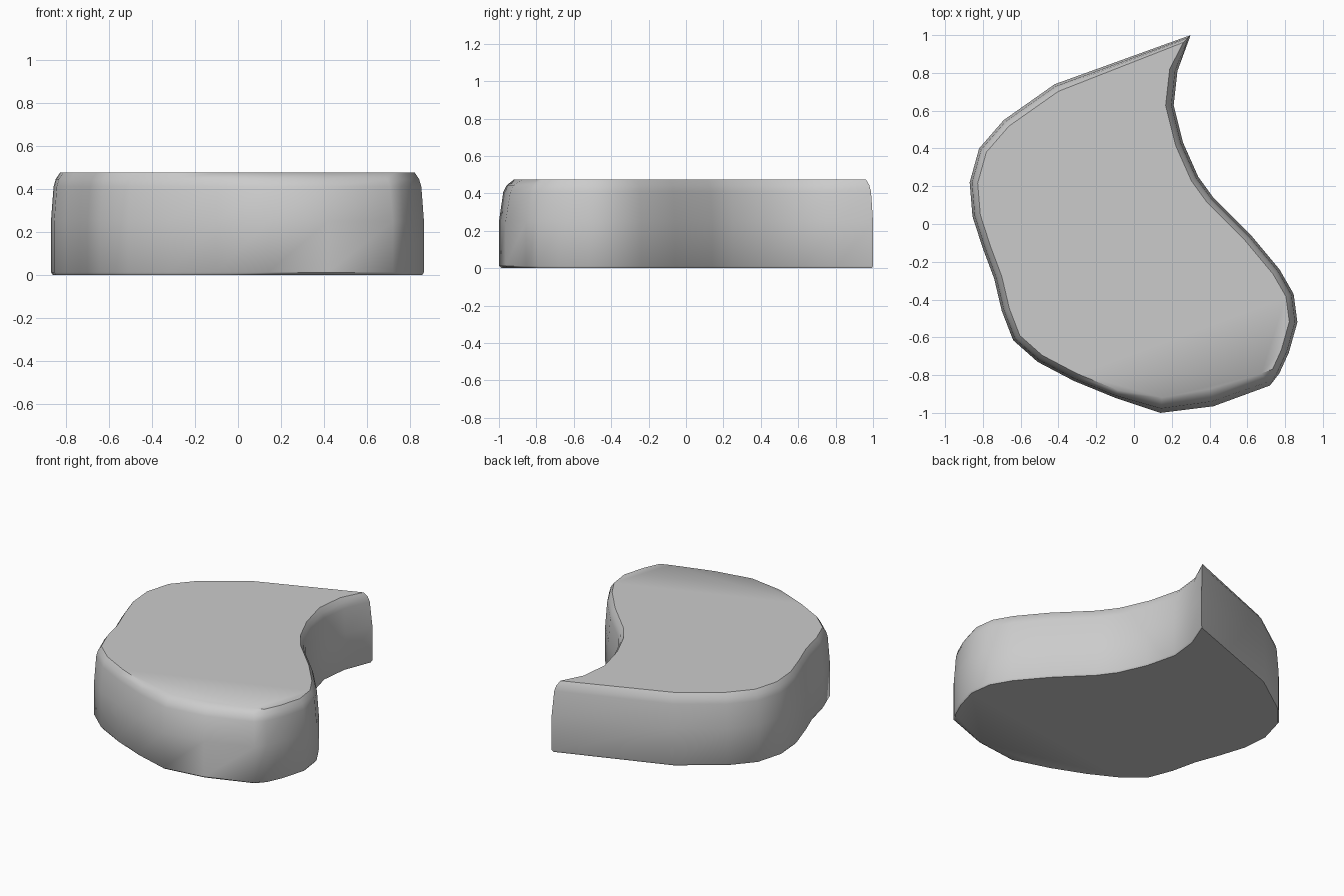
import bpy, bmesh
from mathutils import Vector

if "Cube" in bpy.data.objects:
    bpy.data.objects.remove(bpy.data.objects["Cube"])

# Plan outline, counter-clockwise from the pointed tip
OUTLINE = [(0.30, 1.0), (-0.42, 0.74), (-0.69, 0.55), (-0.82, 0.40), (-0.87, 0.22),
           (-0.855, 0.04), (-0.80, -0.13), (-0.74, -0.29), (-0.70, -0.46), (-0.64, -0.615),
           (-0.51, -0.73), (-0.32, -0.83), (-0.10, -0.92), (0.14, -1.0), (0.42, -0.965),
           (0.72, -0.855), (0.77, -0.79), (0.82, -0.68), (0.865, -0.52), (0.845, -0.37),
           (0.77, -0.24), (0.62, -0.06), (0.42, 0.14), (0.34, 0.25), (0.26, 0.43),
           (0.21, 0.63), (0.23, 0.81)]
# The front edge has a wider rounding
WIDE = {13: 1.9, 14: 2.2, 15: 1.8}
# Side profile: (inset, height)
PROFILE = [(0.008, 0.0), (0.0, 0.012), (0.0, 0.25), (0.012, 0.41), (0.022, 0.445), (0.042, 0.475)]


def inset_ring(points, inset):
    ring = []
    n = len(points)
    for i, p in enumerate(points):
        p = Vector(p)
        a = (p - Vector(points[i - 1])).normalized()
        b = (Vector(points[(i + 1) % n]) - p).normalized()
        na, nb = Vector((-a.y, a.x)), Vector((-b.y, b.x))
        m = (na + nb).normalized()
        scale = min(1 / max(m.dot(na), 0.1), 1.3)
        ring.append(p + m * inset * scale * WIDE.get(i, 1.0))
    return ring


# Stone body: stacked rings joined into walls, with flat caps
bm = bmesh.new()
rings = [[bm.verts.new((p.x, p.y, z)) for p in inset_ring(OUTLINE, d)] for d, z in PROFILE]
n = len(OUTLINE)
for lo, hi in zip(rings, rings[1:]):
    for i in range(n):
        j = (i + 1) % n
        bm.faces.new((lo[i], lo[j], hi[j], hi[i]))
bm.faces.new(rings[-1])
bm.faces.new(rings[0][::-1])
bmesh.ops.recalc_face_normals(bm, faces=bm.faces)
mesh = bpy.data.meshes.new("curved_stone")
bm.to_mesh(mesh)
bm.free()
stone = bpy.data.objects.new("curved_stone", mesh)
bpy.context.collection.objects.link(stone)
bpy.context.view_layer.objects.active = stone
stone.select_set(True)
bpy.ops.object.shade_smooth_by_angle(angle=0.8)
